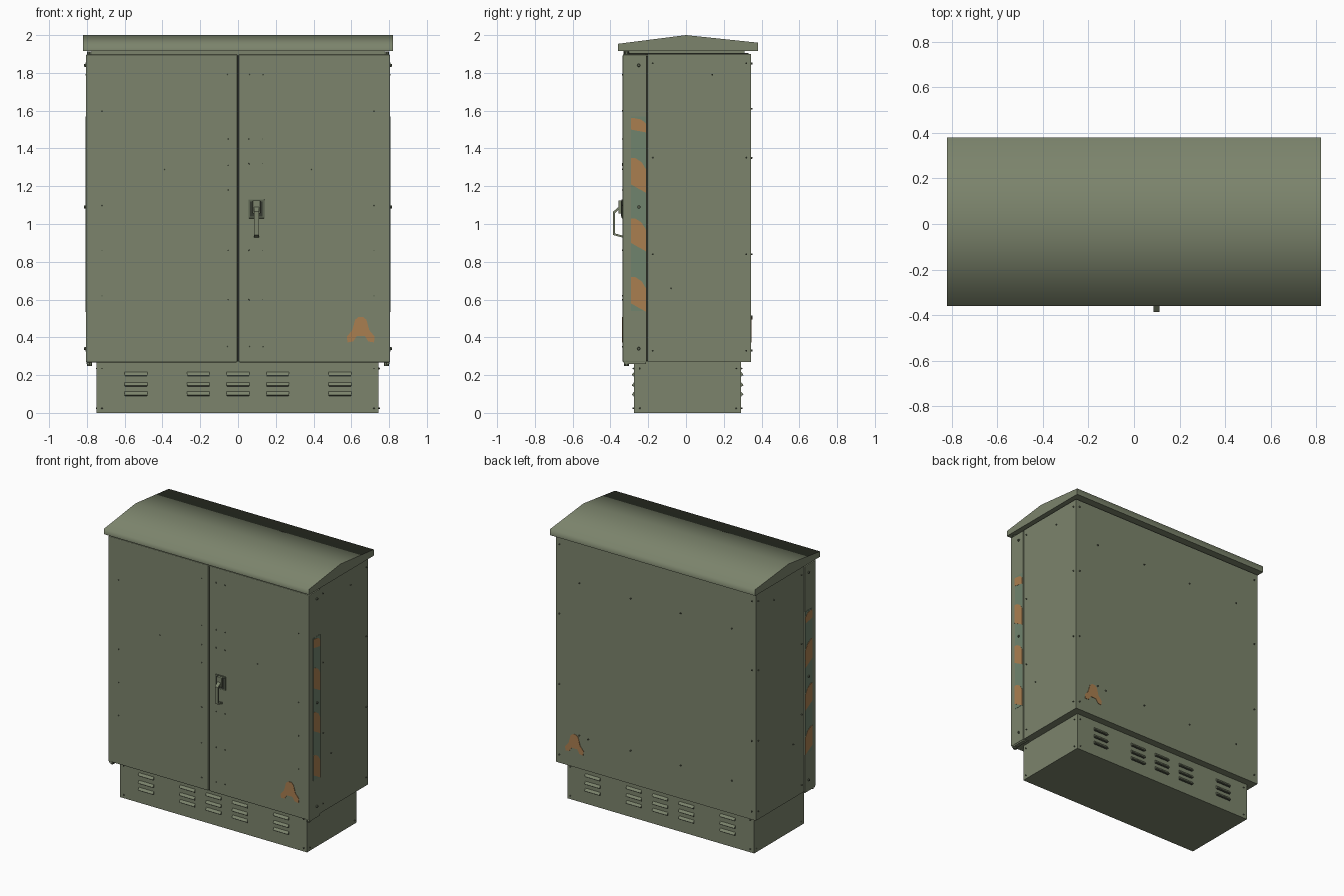
import bpy, bmesh, math
from mathutils import Matrix, Vector

cube = bpy.data.objects.get("Cube")
if cube:
    bpy.data.objects.remove(cube, do_unlink=True)


def material(name, rgb):
    m = bpy.data.materials.new(name)
    m.use_nodes = True
    m.diffuse_color = (*rgb, 1)
    m.node_tree.nodes["Principled BSDF"].inputs["Base Color"].default_value = (*rgb, 1)
    return m


GREEN = material("olive green paint", (0.20, 0.23, 0.15))
SAGE = material("faded sage paint", (0.16, 0.23, 0.155))
DARK = material("dark gap", (0.035, 0.04, 0.03))
BOLT = material("dull green hardware", (0.11, 0.13, 0.085))
ORANGE = material("orange marking", (0.40, 0.21, 0.08))


def finish(name, bm, mat, angle=None, bevel=0):
    bmesh.ops.recalc_face_normals(bm, faces=bm.faces)
    me = bpy.data.meshes.new(name)
    bm.to_mesh(me)
    bm.free()
    me.materials.append(mat)
    if angle:
        me.shade_smooth()
        me.set_sharp_from_angle(angle=math.radians(angle))
    ob = bpy.data.objects.new(name, me)
    bpy.context.collection.objects.link(ob)
    if bevel:
        mod = ob.modifiers.new("edge", "BEVEL")
        mod.width, mod.segments = bevel, 2
    return ob


def add_box(bm, x, y, z):
    size = [b - a for a, b in (x, y, z)]
    mid = [(a + b) / 2 for a, b in (x, y, z)]
    bmesh.ops.create_cube(bm, size=1, matrix=Matrix.Translation(mid) @ Matrix.Diagonal((*size, 1)))


def box(name, x, y, z, mat, bevel=0):
    bm = bmesh.new()
    add_box(bm, x, y, z)
    return finish(name, bm, mat, bevel=bevel)


def add_prism(bm, pts, axis, a, b):
    # outline is (y, z) when extruded along x, (x, z) when along y
    place = (lambda p, t: (t, *p)) if axis == "x" else (lambda p, t: (p[0], t, p[1]))
    face = bm.faces.new([bm.verts.new(place(p, a)) for p in pts])
    new = bmesh.ops.extrude_face_region(bm, geom=[face])["geom"]
    shift = Vector(place((0, 0), b - a))
    bmesh.ops.translate(bm, vec=shift, verts=[v for v in new if isinstance(v, bmesh.types.BMVert)])


def prism(name, pts, axis, a, b, mat, angle=None):
    bm = bmesh.new()
    add_prism(bm, pts, axis, a, b)
    return finish(name, bm, mat, angle)


def bolts(name, places, normal, radius=0.006):
    # rows of small bolt heads facing along one direction
    bm = bmesh.new()
    turn = Vector(normal).to_track_quat("Z", "Y").to_matrix().to_4x4()
    for p in places:
        bmesh.ops.create_cone(bm, cap_ends=True, segments=8, radius1=radius, radius2=radius * 0.7,
                              depth=0.016, matrix=Matrix.Translation(p) @ turn)
    return finish(name, bm, BOLT)


# Plinth and main cabinet
box("plinth", (-0.75, 0.745), (-0.275, 0.292), (0, 0.28), GREEN)
box("cabinet_body", (-0.8, 0.8), (-0.203, 0.345), (0.27, 1.9), GREEN)
box("door_recess", (-0.785, 0.785), (-0.322, -0.2), (0.275, 1.89), DARK)
box("roof_neck", (-0.775, 0.775), (-0.33, 0.31), (1.89, 1.92), GREEN)
box("neck_shadow_gap", (-0.79, 0.79), (-0.31, 0.33), (1.895, 1.905), DARK)

# Pitched roof with a softened ridge
prism("roof", [(-0.36, 1.915), (-0.36, 1.954), (0, 2.0), (0.38, 1.96), (0.38, 1.915)],
      "x", -0.82, 0.82, GREEN, angle=85)

# Doors, hinge feet and painted door edges
for s, side in ((-1, "right"), (1, "left")):
    box(side + "_door", sorted((s * 0.003, s * 0.805)), (-0.335, -0.208), (0.268, 1.897), GREEN, 0.005)
    box(side + "_door_lip", sorted((s * 0.775, s * 0.802)), (-0.328, -0.212), (0.258, 0.272), GREEN)
    bm = bmesh.new()
    for z in (0.262, 1.9):
        bmesh.ops.create_cone(bm, cap_ends=True, segments=10, radius1=0.014, radius2=0.014, depth=0.026,
                              matrix=Matrix.Translation((s * 0.785, -0.315, z)))
    finish(side + "_hinge_pins", bm, BOLT)

    box(side + "_edge_strip", sorted((s * 0.804, s * 0.8065)), (-0.292, -0.212), (0.54, 1.57), SAGE)
    bm = bmesh.new()
    for low, height in ((0.58, 0.14), (0.90, 0.13), (1.21, 0.14), (1.50, 0.06)):
        drop = 0.045 if height > 0.1 else 0.015
        add_prism(bm, [(-0.292, low), (-0.212, low - drop), (-0.212, low + height - drop - 0.015),
                       (-0.235, low + height - drop / 2), (-0.27, low + height), (-0.292, low + height)],
                  "x", s * 0.804, s * 0.808)
    finish(side + "_edge_stripes", bm, ORANGE)

# Arch shaped paint marks on front and back
half = [(0.012, 0.07), (0.03, 0.055), (0.045, 0.0), (0.074, -0.035), (0.07, -0.065),
        (0.04, -0.06), (0.022, -0.032)]
arch = half + [(-x, z) for x, z in reversed(half)]
arch = [(x + 0.65, z + 0.438) for x, z in arch]
prism("front_mark", arch, "y", -0.338, -0.333, ORANGE)
prism("back_mark", arch, "y", 0.343, 0.348, ORANGE)

# Louvres on both long sides of the plinth
for s, side, face in ((-1, "front", -0.275), (1, "back", 0.292)):
    vents, slots = bmesh.new(), bmesh.new()
    for x in (-0.54, -0.21, 0, 0.21, 0.54):
        for z in (0.1, 0.15, 0.205):
            profile = [(face, z - 0.008), (face + s * 0.012, z - 0.006),
                       (face + s * 0.01, z), (face, z + 0.012)]
            add_prism(vents, profile, "x", x - 0.06, x + 0.06)
            add_box(slots, (x - 0.058, x + 0.058), sorted((face, face + s * 0.003)), (z - 0.013, z - 0.006))
    finish(side + "_louvres", vents, GREEN)
    finish(side + "_louvre_slots", slots, DARK)

# Handle: backing plate, pivot block and bent lever
box("handle_plate", (0.055, 0.14), (-0.341, -0.33), (1.03, 1.13), BOLT, 0.003)
box("handle_recess", (0.064, 0.131), (-0.343, -0.338), (1.04, 1.12), DARK)
box("handle_pivot", (0.078, 0.118), (-0.358, -0.335), (1.055, 1.125), GREEN, 0.004)
outer = [(-0.345, 1.1), (-0.386, 1.065), (-0.386, 0.942), (-0.336, 0.928)]
inner = [(-0.336, 0.939), (-0.376, 0.95), (-0.376, 1.058), (-0.345, 1.085)]
prism("handle_lever", outer + inner, "x", 0.085, 0.111, GREEN)

# Bolt heads on the doors
front = [(0.39 * s, 1.29) for s in (-1, 1)]
front += [(0.72 * s, z) for s in (-1, 1) for z in (0.62, 0.86, 1.1, 1.6)]
front += [(-0.055, z) for z in (0.35, 0.6, 0.86, 1.18, 1.31, 1.45, 1.79)]
front += [(x, z) for x in (0.06, 0.13) for z in (0.35, 0.6, 0.86, 1.32, 1.45, 1.79)]
bolts("door_bolts", [(x, -0.332, z) for x, z in front], (0, -1, 0), 0.005)

# Bolt heads on the back panel
back = [(s * 0.77, z) for s in (-1, 1) for z in (0.33, 0.84, 1.35, 1.85)]
back += [(s * x, z) for s in (-1, 1) for x in (0.2, 0.61) for z in (0.51, 1.61)]
bolts("back_bolts", [(x, 0.345, z) for x, z in back + [(0.54, 0.5)]], (0, 1, 0))

# Bolt heads on the sides
for s, side in ((-1, "right"), (1, "left")):
    spots = [(y, z) for y in (-0.175, 0.32) for z in (0.33, 0.84, 1.35, 1.85)]
    spots += [(0.14, 1.79), (-0.08, 0.66)]
    bolts(side + "_side_bolts", [(s * 0.8, y, z) for y, z in spots], (s, 0, 0), 0.005)
    bolts(side + "_door_edge_bolts", [(s * 0.806, -0.25, z) for z in (0.34, 1.09, 1.84)], (s, 0, 0), 0.01)
    bolts(side + "_plinth_bolts", [(s * 0.745, y, z) for y in (-0.245, 0.265) for z in (0.025, 0.235)],
          (s, 0, 0), 0.005)

# Bolt heads at the plinth corners
for y, n in ((-0.275, -1), (0.292, 1)):
    bolts("plinth_face_bolts", [(x, y, z) for x in (-0.72, 0.72) for z in (0.025, 0.235)], (0, n, 0), 0.005)
